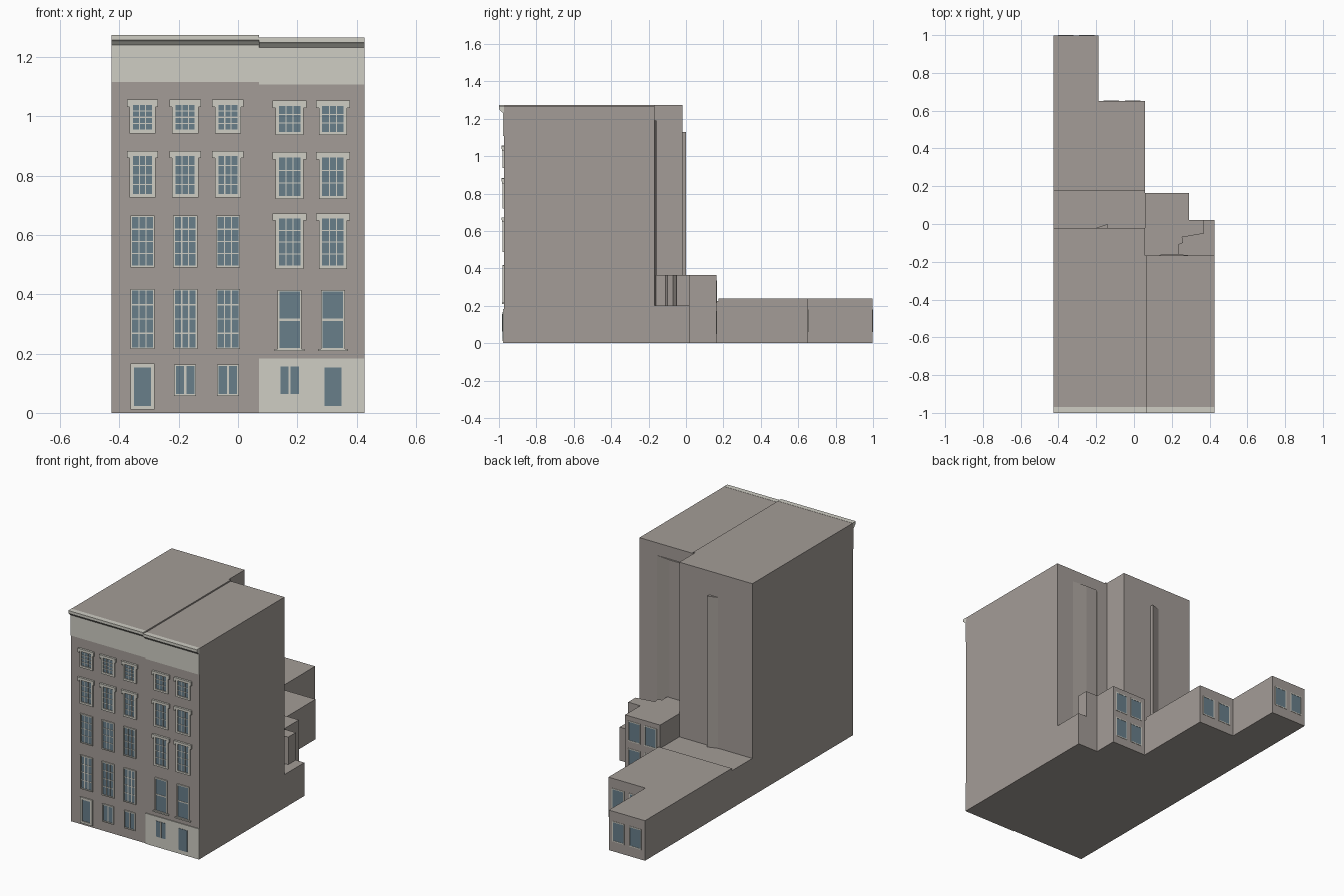
import bpy
import bmesh

if "Cube" in bpy.data.objects:
    bpy.data.objects.remove(bpy.data.objects["Cube"])


def material(name, rgb):
    m = bpy.data.materials.new(name)
    m.use_nodes = True
    m.diffuse_color = (*rgb, 1)
    m.node_tree.nodes["Principled BSDF"].inputs["Base Color"].default_value = (*rgb, 1)
    return m


MATS = [material("taupe_wall", (0.37, 0.335, 0.31)),
        material("pale_stone", (0.62, 0.61, 0.55)),
        material("blue_grey_glass", (0.14, 0.21, 0.255))]
WALL, STONE, GLASS = range(3)


class Part:
    """Collects boxes and extruded outlines into one object."""

    def __init__(self, name):
        self.name, self.bm = name, bmesh.new()

    def prism(self, outline, direction, mat):
        """Extrude a closed outline of 3D points along a direction."""
        face = self.bm.faces.new([self.bm.verts.new(p) for p in outline])
        new = bmesh.ops.extrude_face_region(self.bm, geom=[face])["geom"]
        verts = [g for g in new if isinstance(g, bmesh.types.BMVert)]
        bmesh.ops.translate(self.bm, verts=verts, vec=direction)
        touched = {f for v in verts for f in v.link_faces} | {face}
        for f in touched:
            f.material_index = mat
        return self

    def box(self, x0, x1, y0, y1, z0, z1, mat=WALL):
        outline = [(x0, y0, z0), (x1, y0, z0), (x1, y1, z0), (x0, y1, z0)]
        return self.prism(outline, (0, 0, z1 - z0), mat)

    def finish(self):
        bmesh.ops.recalc_face_normals(self.bm, faces=self.bm.faces[:])
        mesh = bpy.data.meshes.new(self.name)
        self.bm.to_mesh(mesh)
        self.bm.free()
        for m in MATS:
            mesh.materials.append(m)
        bpy.context.collection.objects.link(bpy.data.objects.new(self.name, mesh))


def block(name, *dims, mat=WALL):
    Part(name).box(*dims, mat).finish()


def plan_block(name, points, z0, z1):
    Part(name).prism([(x, y, z0) for x, y in points], (0, 0, z1 - z0), WALL).finish()


SIDE, SPLIT, REAR_SPLIT, FRONT = 0.4265, 0.07, 0.058, -0.974
LEFT_BACK, RIGHT_BACK = -0.02, -0.168

# Tall main blocks
plan_block("west_block", [(-SIDE, FRONT), (SPLIT, FRONT), (SPLIT, RIGHT_BACK),
                          (REAR_SPLIT, RIGHT_BACK), (REAR_SPLIT, LEFT_BACK),
                          (-SIDE, LEFT_BACK)], 0, 1.273)
block("east_block", SPLIT, SIDE, FRONT, RIGHT_BACK, 0, 1.265)

# Low rear wings
block("west_link", -SIDE, REAR_SPLIT, LEFT_BACK, 0.175, 0, 0.225)
plan_block("west_wing", [(-SIDE, 0.175), (REAR_SPLIT, 0.175), (REAR_SPLIT, 0.652),
                         (-0.187, 0.652), (-0.187, 0.998), (-SIDE, 0.998)], 0, 0.24)
plan_block("east_wing_ground", [(REAR_SPLIT, RIGHT_BACK), (SIDE, RIGHT_BACK), (SIDE, 0.02),
                                (0.29, 0.02), (0.29, 0.163), (REAR_SPLIT, 0.163)], 0, 0.2)
plan_block("east_wing_upper", [(REAR_SPLIT, RIGHT_BACK), (0.235, RIGHT_BACK), (0.235, -0.11),
                               (0.26, -0.1), (0.255, -0.07), (0.37, -0.05), (0.37, 0.02),
                               (0.29, 0.02), (0.29, 0.163), (REAR_SPLIT, 0.163)], 0.2, 0.365)

# Shallow flues on the rear walls
plan_block("west_flue", [(-0.2, LEFT_BACK), (-0.14, LEFT_BACK), (-0.14, 0.0)], 0.225, 1.13)
plan_block("east_flue", [(0.13, RIGHT_BACK), (0.31, RIGHT_BACK), (0.22, -0.158),
                         (0.15, -0.158)], 0.2, 1.19)

# Stone frieze and cornice across each front
for name, x0, x1, top in (("west", -SIDE, SPLIT, 1.273), ("east", SPLIT, SIDE, 1.265)):
    block(name + "_frieze", x0, x1, FRONT - 0.004, FRONT, top - 0.157, top - 0.03, mat=STONE)
    profile = [(FRONT + 0.004, top + 0.001), (-1, top + 0.001), (-1, top - 0.016),
               (-0.993, top - 0.02), (-0.982, top - 0.032), (FRONT, top - 0.032)]
    Part(name + "_cornice").prism([(x0, y, z) for y, z in profile], (x1 - x0, 0, 0), STONE).finish()

# Stone base of the east front
block("east_base", SPLIT, SIDE, FRONT - 0.005, FRONT, 0, 0.183, mat=STONE)


def window(name, x, z0, z1, width, cols=1, rows=1, wall=FRONT, out=-1,
           frame=0.006, bar=0.0035, hood=0, sill=0):
    """Framed glass on a wall, with bars and optional hood and sill."""
    part = Part(name)
    half = width / 2

    def plate(xa, xb, za, zb, depth, mat):
        part.box(xa, xb, min(wall, wall + out * depth), max(wall, wall + out * depth), za, zb, mat)

    plate(x - half, x + half, z0, z1, 0.002, GLASS)
    if frame:
        for s in (-1, 1):
            a, b = sorted((x + s * half, x + s * (half + frame)))
            plate(a, b, z0 - frame, z1 + frame, 0.007, STONE)
        plate(x - half, x + half, z1, z1 + frame, 0.007, STONE)
        plate(x - half, x + half, z0 - frame, z0, 0.007, STONE)
    for i in range(1, cols):
        c = x - half + width * i / cols
        plate(c - bar / 2, c + bar / 2, z0, z1, 0.004, STONE)
    for i in range(1, rows):
        c = z0 + (z1 - z0) * i / rows
        plate(x - half, x + half, c - bar / 2, c + bar / 2, 0.0038, STONE)
    if hood:
        reach = half + frame + hood
        plate(x - reach, x + reach, z1 + 0.003, z1 + 0.018, 0.012, STONE)
        for s in (-1, 1):
            a, b = sorted((x + s * (half + frame), x + s * reach))
            plate(a, b, z1 - 0.007, z1 + 0.004, 0.011, STONE)
    if sill:
        reach = half + frame + sill
        plate(x - reach, x + reach, z0 - frame - 0.004, z0 - frame + 0.003, 0.011, STONE)
    part.finish()


# Upper windows of the west front
for i, x in enumerate((-0.322, -0.178, -0.034), 1):
    window(f"west_attic_window_{i}", x, 0.955, 1.039, 0.064, 3, 4, frame=0.012, hood=0.009)
    window(f"west_third_window_{i}", x, 0.738, 0.866, 0.064, 3, 4, frame=0.012, hood=0.009)
    window(f"west_second_window_{i}", x, 0.497, 0.66, 0.07, 3, 4)
    window(f"west_first_window_{i}", x, 0.221, 0.412, 0.07, 3, 4, bar=0.0045)

# Upper windows of the east front
for i, x in enumerate((0.174, 0.32), 1):
    window(f"east_attic_window_{i}", x, 0.948, 1.035, 0.072, 3, 3, frame=0.011, hood=0.01)
    window(f"east_third_window_{i}", x, 0.732, 0.861, 0.072, 3, 3, frame=0.011, hood=0.01)
    window(f"east_second_window_{i}", x, 0.497, 0.655, 0.072, 3, 4, frame=0.011, hood=0.01)
    window(f"east_first_window_{i}", x, 0.219, 0.409, 0.069, 1, 2, bar=0.007, sill=0.01)

# Ground floor doors and windows
window("west_door", -0.322, 0.024, 0.153, 0.056, frame=0.013)
for i, x in enumerate((-0.178, -0.034), 1):
    window(f"west_ground_window_{i}", x, 0.063, 0.158, 0.062, 2, bar=0.007)
BASE = FRONT - 0.005
window("east_ground_window", 0.174, 0.063, 0.157, 0.062, 2, wall=BASE, frame=0, bar=0.007)
window("east_door", 0.32, 0.024, 0.153, 0.058, wall=BASE, frame=0)

# Rear windows on the wings
for name, x0, x1, y, sills in (("east_wing", REAR_SPLIT, 0.29, 0.163, (0.055, 0.22)),
                               ("west_wing_inner", -0.187, REAR_SPLIT, 0.652, (0.065,)),
                               ("west_wing_end", -SIDE, -0.187, 0.998, (0.065,))):
    for row, z in enumerate(sills, 1):
        for col, t in enumerate((0.27, 0.74), 1):
            window(f"{name}_rear_window_{row}_{col}", x0 + (x1 - x0) * t, z, z + 0.11, 0.07,
                   wall=y, out=0.3)
